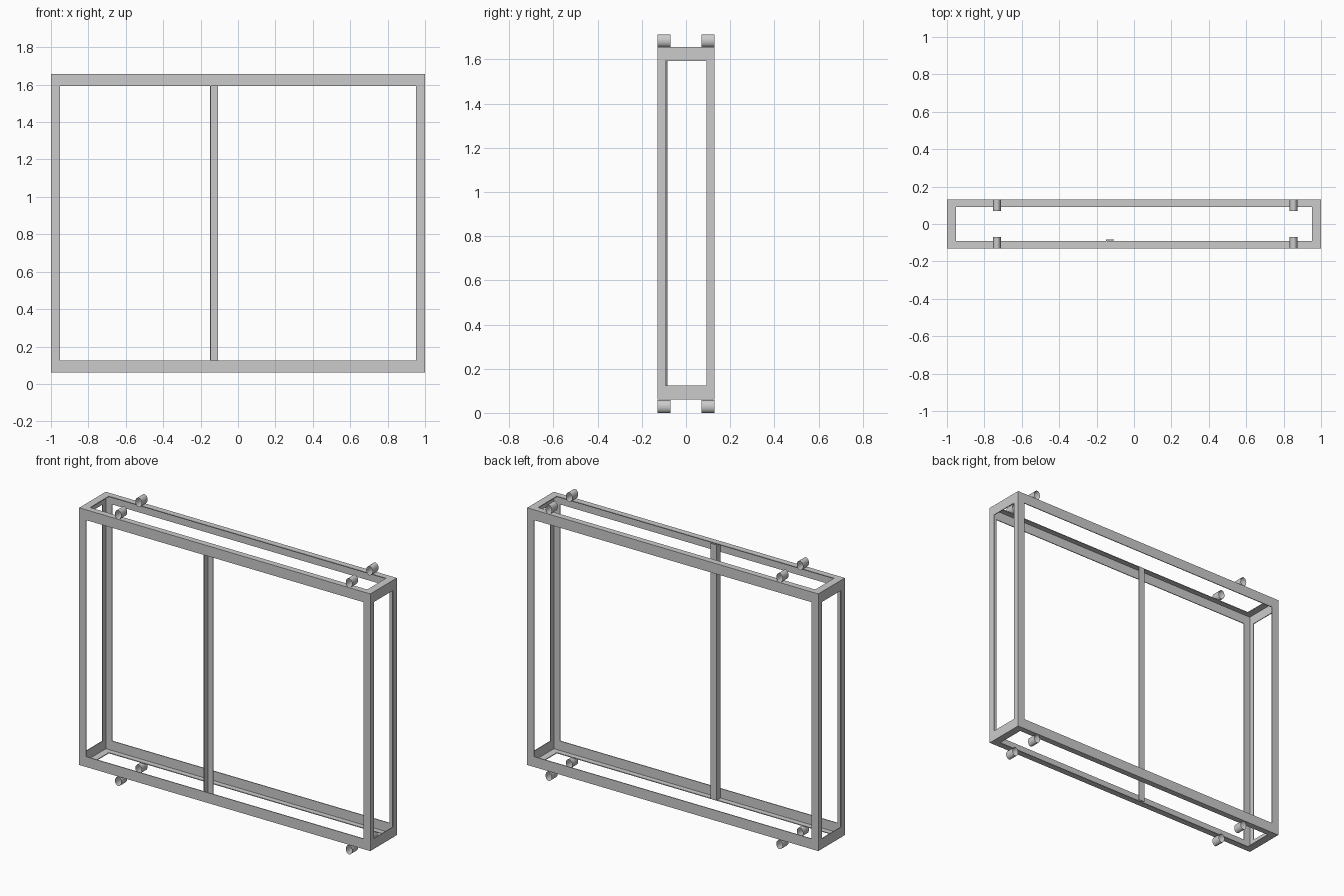
import bpy, bmesh, math
from mathutils import Vector

if "Cube" in bpy.data.objects:
    bpy.data.objects.remove(bpy.data.objects["Cube"])

LO = Vector((-1.0, -0.13, 0.06))      # outer corners of the frame
HI = Vector((1.0, 0.13, 1.657))
FLANGE = Vector((0.048, 0.038, 0.064))  # flange width along x, y, z
THICK = 0.005


def finish(name, bm):
    mesh = bpy.data.meshes.new(name)
    bm.to_mesh(mesh)
    bm.free()
    obj = bpy.data.objects.new(name, mesh)
    bpy.context.collection.objects.link(obj)
    return obj


# Welded angle-bar frame: every box side is a mitred ring, given thickness inwards
bm = bmesh.new()
for axis in range(3):
    a, b = (axis + 1) % 3, (axis + 2) % 3
    for level, sign in ((LO[axis], -1), (HI[axis], 1)):
        outer, inner = [], []
        for sa, sb in ((0, 0), (1, 0), (1, 1), (0, 1)):
            p = Vector((0, 0, 0))
            p[axis] = level
            p[a] = HI[a] if sa else LO[a]
            p[b] = HI[b] if sb else LO[b]
            q = p.copy()
            q[a] += FLANGE[a] * (-1 if sa else 1)
            q[b] += FLANGE[b] * (-1 if sb else 1)
            outer.append(bm.verts.new(p))
            inner.append(bm.verts.new(q))
        for i in range(4):
            j = (i + 1) % 4
            quad = [outer[i], outer[j], inner[j], inner[i]]
            bm.faces.new(quad if sign > 0 else quad[::-1])
bmesh.ops.remove_doubles(bm, verts=bm.verts, dist=1e-5)
frame = finish("angle_bar_frame", bm)
solid = frame.modifiers.new("thickness", 'SOLIDIFY')
solid.thickness = THICK
solid.offset = -1
solid.use_even_offset = True

# Upright divider: L profile with its plate at the back, leg pointing forward
x0, x1, y0, y1 = -0.15, -0.108, -0.124, -0.084
profile = [(x0, y0), (x0 + THICK, y0), (x0 + THICK, y1 - THICK),
           (x1, y1 - THICK), (x1, y1), (x0, y1)]
bm = bmesh.new()
face = bm.faces.new([bm.verts.new((x, y, LO.z + THICK)) for x, y in profile])
res = bmesh.ops.extrude_face_region(bm, geom=[face])
top = [v for v in res["geom"] if isinstance(v, bmesh.types.BMVert)]
bmesh.ops.translate(bm, verts=top, vec=(0, 0, HI.z - LO.z - 2 * THICK))
bmesh.ops.recalc_face_normals(bm, faces=bm.faces)
finish("divider_upright", bm)

# Hinge tubes: short open sleeves above and below the front and back rails
for x in (-0.733, 0.853):
    for y in (-0.1, 0.1):
        for z, place in ((0.029, "lower"), (1.685, "upper")):
            bpy.ops.mesh.primitive_cylinder_add(
                vertices=32, radius=1, depth=0.06, end_fill_type='NOTHING',
                location=(x, y, z), rotation=(math.pi / 2, 0, 0))
            tube = bpy.context.object
            tube.name = place + "_hinge_tube"
            tube.scale = (0.021, 0.0285, 1)
            bpy.ops.object.shade_smooth_by_angle()
